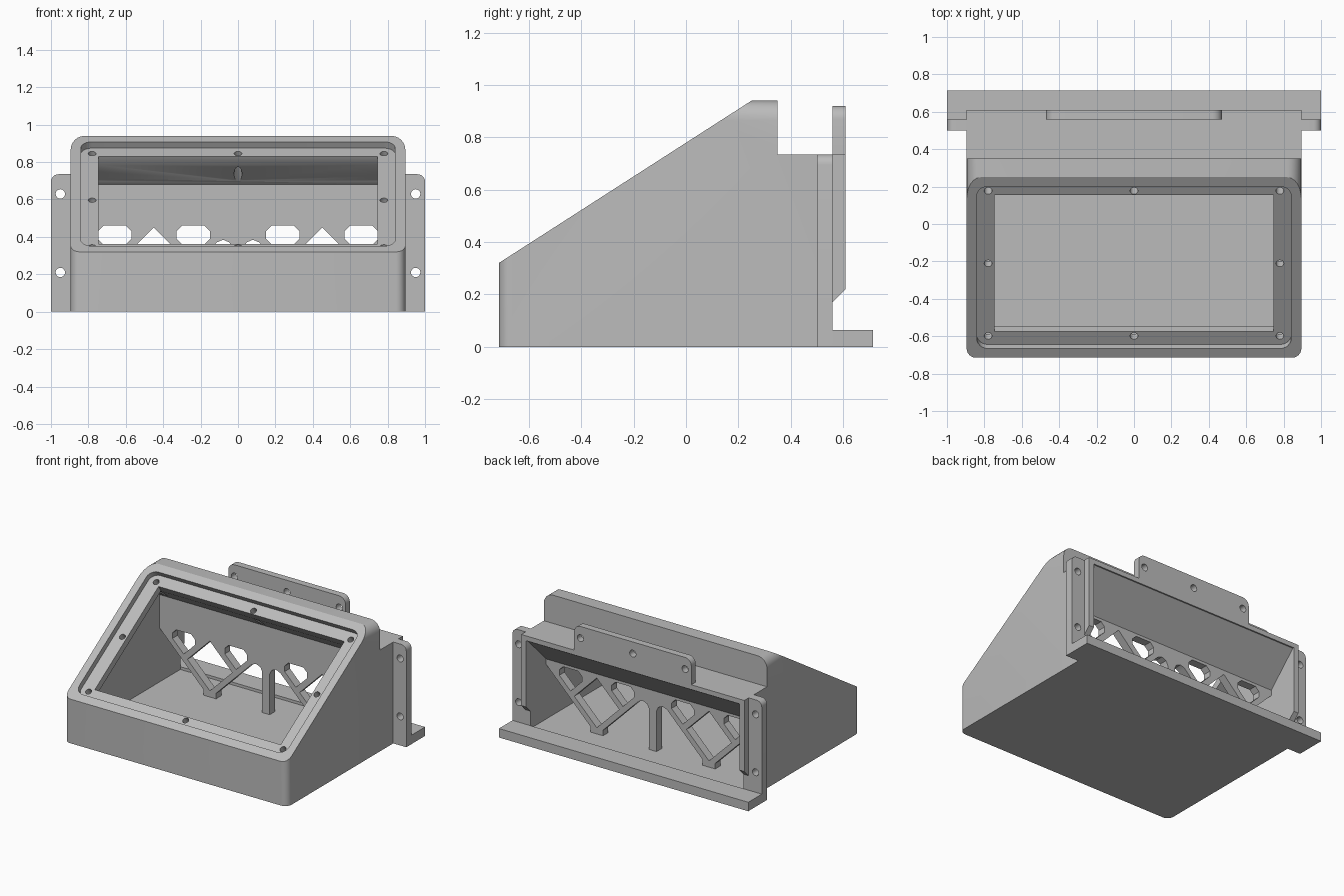
import bpy, bmesh, math
from mathutils import Matrix, Vector

old = bpy.data.objects.get("Cube")
if old:
    bpy.data.objects.remove(old, do_unlink=True)

gray = bpy.data.materials.new("light_gray")
gray.use_nodes = True
COLOR = (0.5, 0.5, 0.5, 1)
gray.diffuse_color = COLOR
gray.node_tree.nodes["Principled BSDF"].inputs["Base Color"].default_value = COLOR


def frame(xa, ya, za, origin=(0, 0, 0)):
    m = Matrix((xa, ya, za)).transposed().to_4x4()
    m.translation = Vector(origin)
    return m


# Sketch planes: side profile, front profile and the sloped face
SLOPE = math.atan2(0.62, 0.965)
C, S = math.cos(SLOPE), math.sin(SLOPE)
SIDE = frame((0, 1, 0), (0, 0, 1), (1, 0, 0))
FRONT = frame((1, 0, 0), (0, 0, 1), (0, 1, 0))
FACE = frame((1, 0, 0), (0, C, S), (0, -S, C), (0, -0.2325, 0.63))


def prism(name, pts, plane, a, b):
    """Extrude a flat outline from a to b along the plane normal."""
    bm = bmesh.new()
    low = [bm.verts.new(plane @ Vector((p[0], p[1], a))) for p in pts]
    high = [bm.verts.new(plane @ Vector((p[0], p[1], b))) for p in pts]
    bm.faces.new(low)
    bm.faces.new(high)
    for i in range(len(pts)):
        j = (i + 1) % len(pts)
        bm.faces.new((low[i], low[j], high[j], high[i]))
    bmesh.ops.recalc_face_normals(bm, faces=bm.faces)
    me = bpy.data.meshes.new(name)
    bm.to_mesh(me)
    bm.free()
    me.materials.append(gray)
    ob = bpy.data.objects.new(name, me)
    bpy.context.collection.objects.link(ob)
    return ob


def rect(x0, x1, y0, y1, radii=(0, 0, 0, 0)):
    """Rectangle with corner radii: lower left, lower right, upper right, upper left."""
    pts = []
    corners = [(x0, y0, 1, 1), (x1, y0, -1, 1), (x1, y1, -1, -1), (x0, y1, 1, -1)]
    for k, ((x, y, sx, sy), r) in enumerate(zip(corners, radii)):
        if r == 0:
            pts.append((x, y))
            continue
        for i in range(7):
            t = math.pi + k * math.pi / 2 + i * math.pi / 12
            pts.append((x + sx * r + r * math.cos(t), y + sy * r + r * math.sin(t)))
    return pts


def circle(x, y, r, n=20):
    return [(x + r * math.cos(i * math.tau / n), y + r * math.sin(i * math.tau / n))
            for i in range(n)]


def cut(ob, pts, plane, a, b):
    cutter = prism("cutter", pts, plane, a, b)
    cutter.hide_render = True
    mod = ob.modifiers.new("cut", 'BOOLEAN')
    mod.operation, mod.solver, mod.object = 'DIFFERENCE', 'EXACT', cutter
    bpy.context.view_layer.objects.active = ob
    bpy.ops.object.modifier_apply(modifier=mod.name)
    bpy.data.objects.remove(cutter, do_unlink=True)


def bevel(ob, test, size):
    bm = bmesh.new()
    bm.from_mesh(ob.data)
    edges = [e for e in bm.edges if test(e.verts[0].co, e.verts[1].co)]
    bmesh.ops.bevel(bm, geom=edges, offset=size, segments=6, profile=0.5, affect='EDGES')
    bm.to_mesh(ob.data)
    bm.free()


# Housing shell
W, IN = 0.895, 0.855
shell = prism("housing", [(-0.715, 0), (-0.715, 0.32), (0.25, 0.94), (0.35, 0.94),
                          (0.35, 0.735), (0.61, 0.735), (0.61, 0.22), (0.56, 0.17),
                          (0.56, 0)], SIDE, -W, W)
bevel(shell, lambda p, q: min(p.z, q.z) > 0.93 and abs(p.x - q.x) < 0.01, 0.075)
bevel(shell, lambda p, q: max(p.y, q.y) < -0.71 and abs(p.x - q.x) < 0.01
      and abs(p.z - q.z) > 0.2, 0.05)

# Front chamber and open rear bay, leaving the truss wall between them
FLOOR = 0.045
cut(shell, [(-0.67, FLOOR), (-0.67, 0.242), (0.18, 0.788), (0.32, 0.68), (0.32, FLOOR)],
    SIDE, -IN, IN)
cut(shell, [(0.38, FLOOR), (0.38, 0.48), (0.6, 0.7), (0.7, 0.7), (0.7, FLOOR)],
    SIDE, -IN, IN)

# Sloped face: recess, window and screw holes
cut(shell, rect(-0.84, 0.84, -0.515, 0.515, (0.06,) * 4), FACE, -0.04, 0.1)
cut(shell, rect(-0.745, 0.745, -0.434, 0.434), FACE, -0.12, 0)
for x in (-0.78, 0, 0.78):
    for v in (-0.461, 0, 0.461):
        if x or v:
            depth = -0.24 if v > 0 else -0.11
            cut(shell, circle(x, v, 0.021), FACE, depth, 0)

# Truss openings, mirrored left and right
diamond = [(0.45, 0.09), (0.63, 0.27), (0.45, 0.45), (0.27, 0.27)]
slot = [(0, 0.3), (0.09, 0.39), (0.09, 0.43), (0.06, 0.46),
        (-0.06, 0.46), (-0.09, 0.43), (-0.09, 0.39)]
inner = [(0.03, FLOOR), (0.03, 0.34), (0.045, 0.37), (0.08, 0.385), (0.115, 0.37),
         (0.4, 0.085), (0.4, FLOOR)]
outer = [(0.5, FLOOR), (0.5, 0.085), (IN, 0.44), (IN, FLOOR)]
slots = [[(cx + x, z) for x, z in slot] for cx in (0.24, 0.66)]
for side in (-1, 1):
    for hole in (diamond, inner, outer, *slots):
        cut(shell, [(side * x, z) for x, z in hole], FRONT, 0.3, 0.4)

# Rear foot plate
parts = [shell, prism("foot_plate", rect(-1, 1, 0, 0.065), FRONT, 0.56, 0.715)]

# Side mounting flanges
for side, name in ((1, "left_flange"), (-1, "right_flange")):
    outline = rect(W, 1, 0, 0.735, (0, 0, 0.04, 0))
    flange = prism(name, [(side * x, z) for x, z in outline], FRONT, 0.5, 0.56)
    for z in (0.21, 0.63):
        cut(flange, circle(side * 0.95, z, 0.025), FRONT, 0.4, 0.7)
    parts.append(flange)

# Top mounting tab
tab = prism("top_tab", rect(-0.47, 0.47, 0.735, 0.92, (0, 0, 0.05, 0.05)), FRONT, 0.56, 0.61)
for x in (-0.42, 0, 0.42):
    cut(tab, circle(x, 0.835, 0.025), FRONT, 0.5, 0.7)
parts.append(tab)

# Smooth rounded corners, keep sharp edges
bpy.ops.object.select_all(action='DESELECT')
for ob in parts:
    ob.select_set(True)
bpy.context.view_layer.objects.active = shell
bpy.ops.object.shade_smooth_by_angle(angle=math.radians(30))
